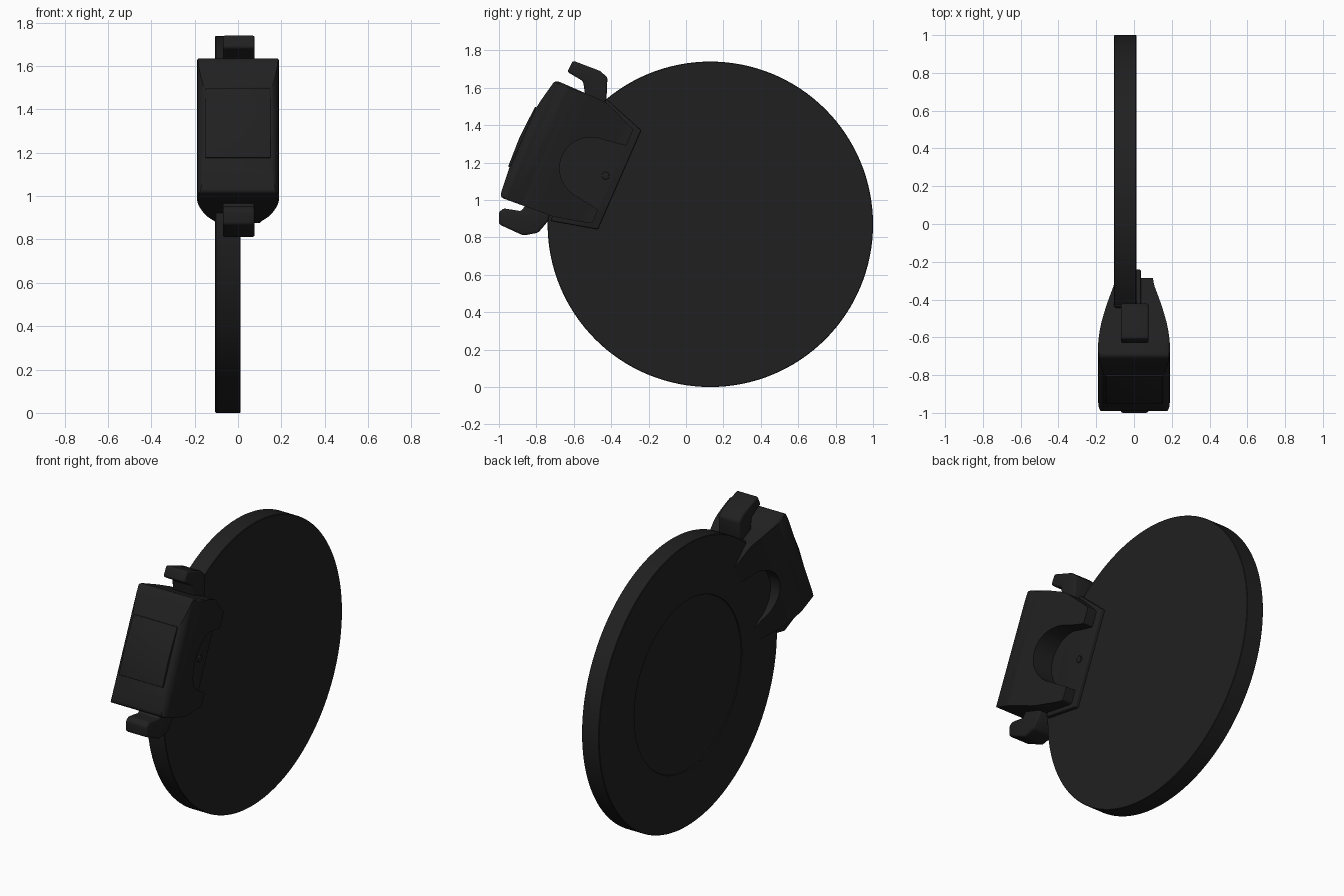
import bpy, bmesh, math
from mathutils import Matrix, Vector

if "Cube" in bpy.data.objects:
    bpy.data.objects.remove(bpy.data.objects["Cube"])

CY, CZ = 0.13, 0.87                       # disc centre
TILT = math.radians(66.4)
# caliper frame: x across, u along the disc rim, v outward from the disc centre
LOCAL = Matrix.Translation((0, CY, CZ)) @ Matrix.Rotation(TILT, 4, 'X')

black = bpy.data.materials.new("matte_black")
black.diffuse_color = (0.0145, 0.0145, 0.0145, 1)
black.use_nodes = True
black.node_tree.nodes["Principled BSDF"].inputs["Base Color"].default_value = black.diffuse_color


def rounded(pts, steps=5):
    """Round the corners of an outline; each point is (a, b, radius)."""
    out = []
    n = len(pts)
    for i, (a, b, r) in enumerate(pts):
        p = Vector((a, b))
        if r == 0:
            out.append((a, b))
            continue
        p0 = p + (Vector(pts[i - 1][:2]) - p).normalized() * r
        p1 = p + (Vector(pts[(i + 1) % n][:2]) - p).normalized() * r
        for k in range(steps + 1):
            t = k / steps
            q = p0 * (1 - t) ** 2 + p * (2 * t * (1 - t)) + p1 * t ** 2
            out.append((q.x, q.y))
    return out


def prism(name, pts, a, b, axis='X', frame=None):
    """Extrude a 2D outline from a to b along local x, u or v."""
    bm = bmesh.new()
    place = {'X': lambda h, p, q: (h, p, q), 'U': lambda h, p, q: (p, h, q),
             'V': lambda h, p, q: (p, q, h)}[axis]
    lo, hi = ([bm.verts.new(place(h, p, q)) for p, q in pts] for h in (a, b))
    bm.faces.new(lo)
    bm.faces.new(hi)
    n = len(pts)
    for i in range(n):
        j = (i + 1) % n
        bm.faces.new((lo[i], lo[j], hi[j], hi[i]))
    bmesh.ops.recalc_face_normals(bm, faces=bm.faces)
    if frame is not None:
        bm.transform(frame)
    return finish(name, bm)


def finish(name, bm):
    me = bpy.data.meshes.new(name)
    bm.to_mesh(me)
    bm.free()
    ob = bpy.data.objects.new(name, me)
    bpy.context.collection.objects.link(ob)
    me.materials.append(black)
    return ob


def activate(ob):
    bpy.ops.object.select_all(action='DESELECT')
    ob.select_set(True)
    bpy.context.view_layer.objects.active = ob


def boolean(ob, cutter, op):
    m = ob.modifiers.new("bool", 'BOOLEAN')
    m.operation, m.object, m.solver = op, cutter, 'EXACT'
    activate(ob)
    bpy.ops.object.modifier_apply(modifier=m.name)
    bpy.data.objects.remove(cutter)


def soften(ob, width):
    activate(ob)
    if width:
        m = ob.modifiers.new("bevel", 'BEVEL')
        m.width, m.segments, m.limit_method = width, 3, 'ANGLE'
        m.angle_limit = math.radians(35)
        bpy.ops.object.modifier_apply(modifier="bevel")
    bpy.ops.object.shade_smooth_by_angle(angle=math.radians(32))


# Disc with a very shallow recessed centre on its left face
bm = bmesh.new()
profile = [(-0.100, 0), (-0.100, 0.522), (-0.105, 0.525), (-0.105, 0.867),
           (-0.102, 0.87), (0.009, 0.87), (0.012, 0.867), (0.012, 0)]
vs = [bm.verts.new((x, 0, r)) for x, r in profile]
edges = [bm.edges.new(p) for p in zip(vs, vs[1:])]
bmesh.ops.spin(bm, geom=vs + edges, cent=(0, 0, 0), axis=(1, 0, 0),
               angle=math.tau, steps=128, use_merge=False)
bmesh.ops.remove_doubles(bm, verts=bm.verts, dist=1e-4)
bmesh.ops.recalc_face_normals(bm, faces=bm.faces)
bmesh.ops.translate(bm, verts=bm.verts, vec=(0, CY, CZ))
soften(finish("brake_disc", bm), 0)

# Caliper body: side outline trimmed by the tapered section and the rounded front outline
side = rounded([(-0.25, 0.58, 0.015), (-0.298, 0.78, 0.03), (-0.318, 1.09, 0.025),
                (-0.14, 1.108, 0.08), (0.02, 1.115, 0.08), (0.2, 1.105, 0.08),
                (0.375, 1.068, 0.025), (0.375, 0.77, 0.03), (0.30, 0.58, 0.015)])
half = [(0.092, 0.5, 0), (0.105, 0.63, 0.02), (0.178, 0.89, 0.06), (0.192, 1.0, 0.04),
        (0.186, 1.095, 0.045), (0.10, 1.117, 0.04)]
section = rounded(half + [(-x, v, r) for x, v, r in reversed(half)])
front = rounded([(-0.2, -0.33, 0.07), (0.2, -0.33, 0.07),
                 (0.2, 0.382, 0.055), (-0.2, 0.382, 0.055)], 7)
body = prism("caliper_body", side, -0.3, 0.3)
boolean(body, prism("section_cutter", section, -0.6, 0.6, 'U'), 'INTERSECT')
boolean(body, prism("front_cutter", front, 0.3, 1.3, 'V'), 'INTERSECT')

# U-shaped windows in both arms
arc = [(0.018 + 0.168 * math.cos(a), 0.70 + 0.172 * math.sin(a))
       for a in (math.pi * i / 24 for i in range(25))]
window = [(0.225, 0.45)] + arc + [(-0.19, 0.45)]
for x0, x1 in ((0.036, 0.4), (-0.4, -0.09)):
    boolean(body, prism("window_cutter", window, x0, x1), 'DIFFERENCE')
body.data.transform(LOCAL)
soften(body, 0)

# Pad backing plates on each side of the disc
plate = [(-0.265, 0.54), (-0.325, 0.79), (0.395, 0.79), (0.312, 0.54)]
for name, x0, x1 in (("right_pad_plate", -0.02, 0.036), ("left_pad_plate", -0.102, -0.05)):
    soften(prism(name, plate, x0, x1, frame=LOCAL), 0.006)

# Slightly raised panel on the outer face
panel = prism("outer_panel", [(-0.15, 1.08), (-0.15, 1.114), (0.02, 1.121),
                              (0.2, 1.110), (0.2, 1.08)], -0.15, 0.15, frame=LOCAL)
soften(panel, 0.004)

# Small pin in the right window
bm = bmesh.new()
bmesh.ops.create_cone(bm, cap_ends=True, segments=24, radius1=0.02, radius2=0.02, depth=0.03,
                      matrix=Matrix.Translation((0.03, -0.43, 1.13)) @
                      Matrix.Rotation(math.pi / 2, 4, 'Y'))
soften(finish("pad_pin", bm), 0.004)

# Hooked mounting lugs at both ends (y, z outlines)
upper = [(-0.605, 1.745), (-0.635, 1.685), (-0.55, 1.635), (-0.535, 1.53), (-0.45, 1.48),
         (-0.425, 1.54), (-0.42, 1.655), (-0.46, 1.69)]
lower = [(-1.0, 0.87), (-1.0, 0.935), (-0.975, 0.955), (-0.88, 0.94), (-0.84, 1.0),
         (-0.72, 0.96), (-0.735, 0.89), (-0.79, 0.825), (-0.87, 0.81)]
for name, pts in (("upper_lug", upper), ("lower_lug", lower)):
    soften(prism(name, pts, -0.07, 0.077), 0.012)
